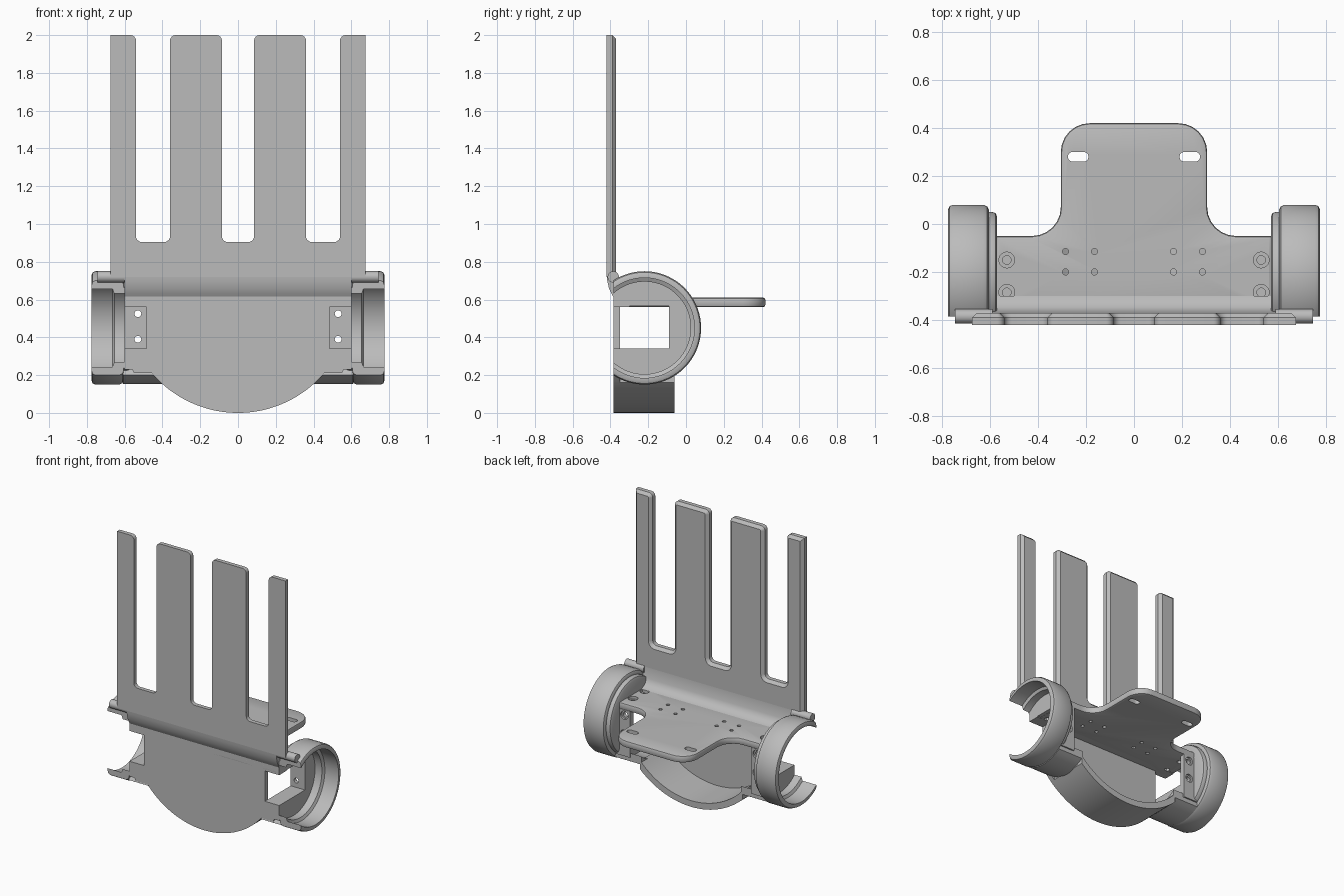
import bpy, bmesh
from math import sin, cos, pi, radians, sqrt
from mathutils import Vector, Matrix

cube = bpy.data.objects.get("Cube")
if cube:
    bpy.data.objects.remove(cube)

grey = bpy.data.materials.new("plain grey")
grey.use_nodes = True
COLOUR = (0.5, 0.5, 0.5, 1)
grey.diffuse_color = COLOUR
grey.node_tree.nodes["Principled BSDF"].inputs["Base Color"].default_value = COLOUR


def finish(name, bm):
    bmesh.ops.recalc_face_normals(bm, faces=bm.faces)
    mesh = bpy.data.meshes.new(name)
    bm.to_mesh(mesh)
    bm.free()
    mesh.materials.append(grey)
    ob = bpy.data.objects.new(name, mesh)
    bpy.context.collection.objects.link(ob)
    return ob


def place(axis, u, v, w):
    return {"x": (w, u, v), "y": (u, w, v), "z": (u, v, w)}[axis]


def prism(name, outline, axis, lo, hi, bevel_at=(), size=0.0, segments=1):
    """Extrude a 2D outline along an axis; optionally bevel the rims at given levels."""
    bm = bmesh.new()
    a = [bm.verts.new(place(axis, u, v, lo)) for u, v in outline]
    b = [bm.verts.new(place(axis, u, v, hi)) for u, v in outline]
    bm.faces.new(a)
    bm.faces.new(b)
    n = len(a)
    for i in range(n):
        j = (i + 1) % n
        bm.faces.new((a[i], a[j], b[j], b[i]))
    bmesh.ops.recalc_face_normals(bm, faces=bm.faces)
    k = "xyz".index(axis)
    rim = [e for e in bm.edges
           if any(all(abs(v.co[k] - w) < 1e-5 for v in e.verts) for w in bevel_at)]
    if rim:
        bmesh.ops.bevel(bm, geom=rim, offset=size, segments=segments,
                        profile=0.5, affect="EDGES")
    return finish(name, bm)


def rounded(points, steps=6):
    """Points are (u, v, radius); corners with a radius become arcs."""
    out = []
    for i, (u, v, r) in enumerate(points):
        p = Vector((u, v))
        if r == 0:
            out.append((u, v))
            continue
        d1 = (Vector(points[i - 1][:2]) - p).normalized()
        d2 = (Vector(points[(i + 1) % len(points)][:2]) - p).normalized()
        centre = p + (d1 + d2) * r
        for s in range(steps + 1):
            t = s / steps * pi / 2
            out.append(tuple(centre - d2 * r * cos(t) - d1 * r * sin(t)))
    return out


def rect(u0, u1, v0, v1, r=0):
    return rounded([(u0, v0, r), (u1, v0, r), (u1, v1, r), (u0, v1, r)])


def circle(u, v, r, n=20):
    return [(u + r * cos(2 * pi * i / n), v + r * sin(2 * pi * i / n)) for i in range(n)]


def span(s, a, b):
    return sorted((s * a, s * b))


def mirrored(points):
    """Complete a symmetric outline from its +x half."""
    return points + [(-p[0],) + tuple(p[1:]) for p in reversed(points)]


def cut(ob, outline, axis, lo, hi):
    tool = prism("cutter", outline, axis, lo, hi)
    tool.hide_render = True
    mod = ob.modifiers.new("cut", "BOOLEAN")
    mod.operation, mod.solver, mod.object = "DIFFERENCE", "EXACT", tool
    bpy.context.view_layer.objects.active = ob
    bpy.ops.object.modifier_apply(modifier=mod.name)
    bpy.data.objects.remove(tool)


def revolve(name, profile, centre, steps=72):
    """Spin an (x, radius) profile around a line parallel to x."""
    bm = bmesh.new()
    vs = [bm.verts.new((x, centre[0], centre[1] + r)) for x, r in profile]
    es = [bm.edges.new((p, q)) for p, q in zip(vs, vs[1:])]
    bmesh.ops.spin(bm, geom=vs + es, cent=(0, *centre), axis=(1, 0, 0),
                   angle=2 * pi, steps=steps, use_duplicate=False)
    bmesh.ops.remove_doubles(bm, verts=bm.verts, dist=1e-4)
    return finish(name, bm)


FRONT, BACK = -0.385, -0.06
HUB = (-0.22, 0.45)
parts = []

# Upright fork with four tines, chamfered on its rear edges
half = [(0.085, 0.905, .03), (0.085, 2, .03), (0.36, 2, .03), (0.36, 0.905, .03),
        (0.54, 0.905, .03), (0.54, 2, .03), (0.675, 2, 0), (0.675, 0.72, 0)]
parts.append(prism("fork_plate", rounded(mirrored(half)), "y", -0.42, -0.37, (-0.37,), 0.02))

# Curved bend joining fork and deck
bend = [(-.42, .74), (-.417, .70), (-.408, .66), (-.395, .632), (FRONT, .615), (FRONT, .56),
        (-.30, .56), (-.30, .61), (-.325, .617), (-.348, .637), (-.363, .665), (-.37, .74)]
parts.append(prism("fork_bend", bend, "x", -0.6, 0.6))

# Deck with rear tongue, slots and screw holes
half = [(0.575, FRONT, 0), (0.575, -0.05, 0), (0.305, -0.05, .12), (0.305, 0.42, .12)]
deck = prism("deck", rounded(mirrored(half)), "z", 0.56, 0.61, (0.56, 0.61), 0.012, 2)
for s in (1, -1):
    cut(deck, rect(*span(s, 0.19, 0.275), 0.26, 0.30, 0.019), "z", 0.5, 0.7)
    for x in (0.165, 0.285):
        for y in (-0.115, -0.2):
            cut(deck, circle(s * x, y, 0.013, 12), "z", 0.5, 0.7)
    for y in (-0.15, -0.285):
        cut(deck, circle(s * 0.53, y, 0.018), "z", 0.5, 0.7)
        cut(deck, circle(s * 0.53, y, 0.033), "z", 0.59, 0.7)
parts.append(deck)

# Front plate with side notches and a round belly
half = [(0.6, 0.615), (0.6, 0.565), (0.485, 0.565), (0.485, 0.34), (0.6, 0.34),
        (0.6, 0.25), (0.57, 0.25), (0.55, 0.21)]
R = 0.6
half += [(R * sin(t), R - R * cos(t)) for t in (radians(49.5 - 3 * i) for i in range(17))]
parts.append(prism("front_plate", mirrored(half), "y", FRONT, -0.35))

# Curved band under the belly
def arc(r, x_end, n=32):
    xs = [x_end * (2 * i / n - 1) for i in range(n + 1)]
    return [(x, R - sqrt(r * r - x * x)) for x in xs]
parts.append(prism("belly_band", arc(R, 0.41) + arc(0.555, 0.41)[::-1], "y", FRONT, BACK))

# Wheel guards and motor mounts on both sides
guard = [(.57, 0), (.57, .25), (.577, .265), (.59, .27), (.605, .27), (.605, .28),
         (.612, .293), (.628, .3), (.755, .3), (.769, .294), (.775, .28), (.775, .265),
         (.665, .265), (.655, .245), (.6, .245), (.6, 0)]
for s, side in ((1, "left"), (-1, "right")):
    ob = revolve(side + "_wheel_guard", [(s * x, r) for x, r in guard], HUB)
    cut(ob, rect(-1, FRONT, 0, 1), "x", -1, 1)
    cut(ob, rect(-0.5, -0.09, 0.34, 0.565), "x", *span(s, 0.45, 0.64))
    parts.append(ob)

    # Curved floor between belly and guard
    angles = [radians(237 + 5.5 * i) for i in range(16)]
    outer = [(HUB[0] + .297 * cos(t), HUB[1] + .297 * sin(t)) for t in angles]
    inner = [(HUB[0] + .25 * cos(t), HUB[1] + .25 * sin(t)) for t in reversed(angles)]
    floor = prism(side + "_floor", outer + inner, "x", *span(s, 0.4, 0.61))
    cut(floor, rect(BACK, 1, 0, 1), "x", -1, 1)
    cut(floor, rect(-1, FRONT, 0, 1), "x", -1, 1)
    parts.append(floor)

    # Motor seat block and drilled rear mount
    parts.append(prism(side + "_motor_seat", rect(FRONT, -0.05, 0.23, 0.34), "x",
                       *span(s, 0.485, 0.6)))
    mount = prism(side + "_motor_mount", rect(*span(s, 0.485, 0.58), 0.33, 0.565),
                  "y", -0.09, -0.05)
    for z in (0.39, 0.525):
        cut(mount, circle(s * 0.53, z, 0.018), "y", -0.2, 0.1)
        cut(mount, circle(s * 0.53, z, 0.03), "y", -0.065, 0.1)
    parts.append(mount)

    # Rounded lug tying fork to guard
    parts.append(prism(side + "_lug", circle(FRONT, 0.72, 0.03), "x", *span(s, 0.59, 0.745)))

# Smooth shading on curved surfaces, sharp edges kept
bpy.ops.object.select_all(action="DESELECT")
for ob in parts:
    ob.select_set(True)
bpy.context.view_layer.objects.active = parts[0]
bpy.ops.object.shade_smooth_by_angle(angle=radians(30))
